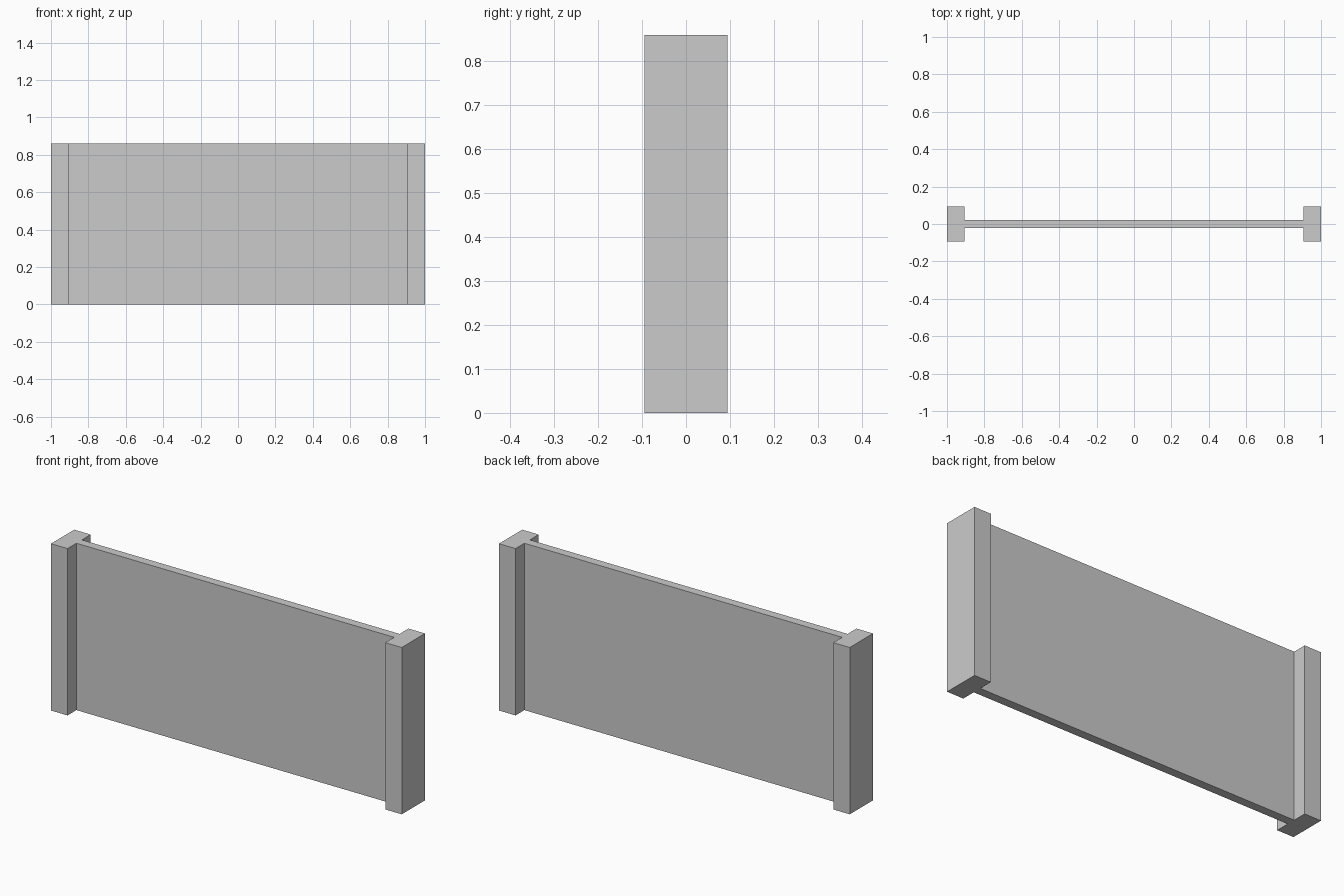
import bpy
import bmesh

if "Cube" in bpy.data.objects:
    bpy.data.objects.remove(bpy.data.objects["Cube"])

HEIGHT = 0.86
POST_HALF_DEPTH = 0.0945
PANEL_HALF_DEPTH = 0.0225
POST_INNER_X = 0.906

# One quarter of the I-shaped plan, mirrored round to the full outline
quarter = [(1.0, POST_HALF_DEPTH), (POST_INNER_X, POST_HALF_DEPTH), (POST_INNER_X, PANEL_HALF_DEPTH)]
half = quarter + [(-x, y) for x, y in reversed(quarter)]
outline = half + [(-x, -y) for x, y in half]

# Panel with a post at each end, extruded upward as one solid
bm = bmesh.new()
base = bm.faces.new([bm.verts.new((x, y, 0)) for x, y in outline])
top = bmesh.ops.extrude_face_region(bm, geom=[base], use_keep_orig=True)
bmesh.ops.translate(bm, vec=(0, 0, HEIGHT),
                    verts=[g for g in top["geom"] if isinstance(g, bmesh.types.BMVert)])
bmesh.ops.recalc_face_normals(bm, faces=bm.faces[:])

mesh = bpy.data.meshes.new("panel_with_end_posts")
bm.to_mesh(mesh)
bm.free()
bpy.context.collection.objects.link(bpy.data.objects.new("panel_with_end_posts", mesh))
